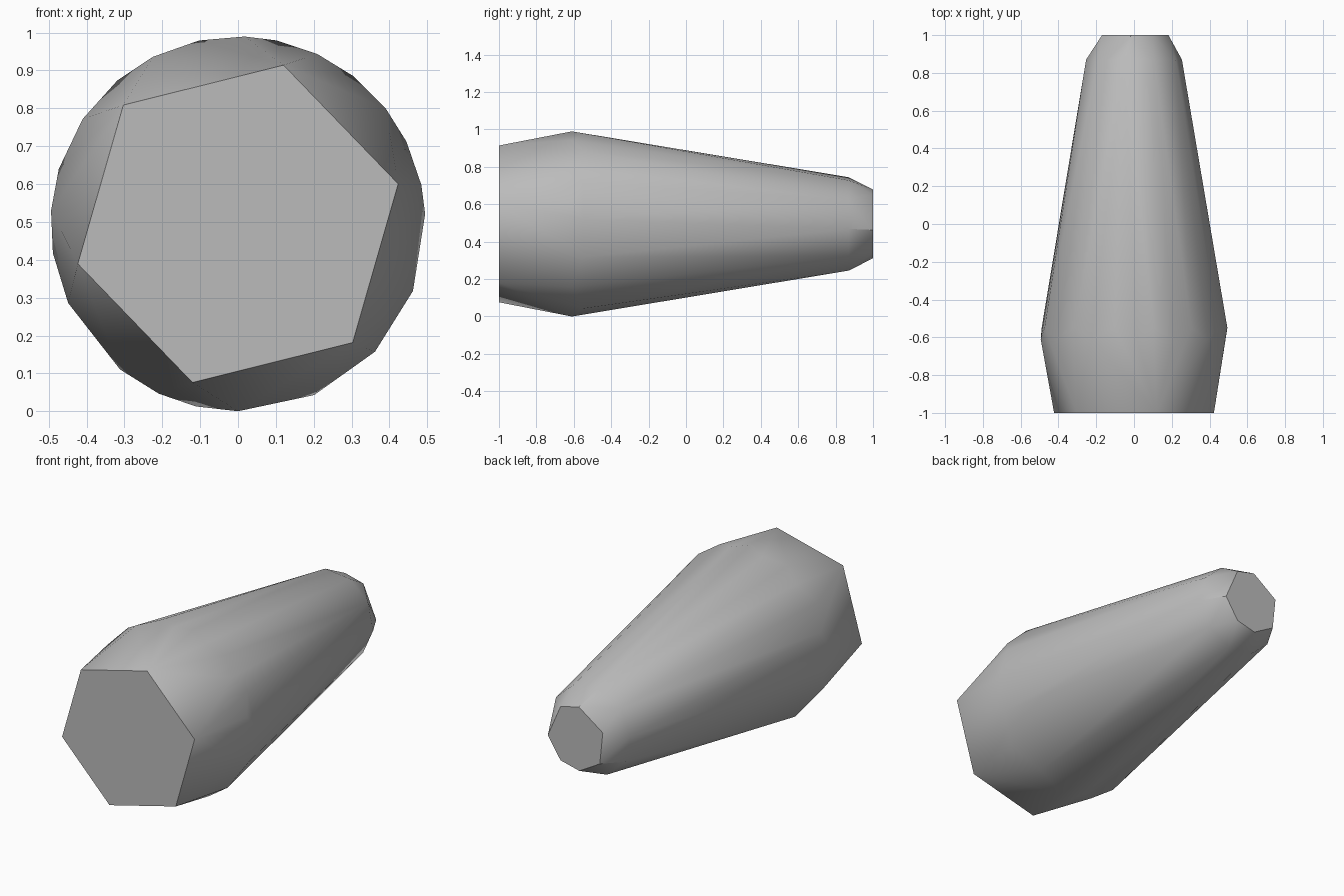
import bpy
import bmesh
from math import cos, sin, radians

default = bpy.data.objects.get("Cube")
if default:
    bpy.data.objects.remove(default, do_unlink=True)

AXIS_Z = 0.495

# Single grey material
grey = bpy.data.materials.new("plain_grey")
grey.use_nodes = True
colour = (0.5, 0.5, 0.5, 1)
grey.diffuse_color = colour
grey.node_tree.nodes["Principled BSDF"].inputs["Base Color"].default_value = colour

bm = bmesh.new()


def add_ring(angles, radius, depths):
    """Place points around the long axis, cycling through the depths."""
    for i, angle in enumerate(angles):
        a = radians(angle)
        y = depths[i % len(depths)]
        bm.verts.new((radius * cos(a), y, AXIS_Z + radius * sin(a)))


# Hexagonal front face
add_ring([14 + 60 * i for i in range(6)], 0.436, [-1])
# Widest band, with staggered points
add_ring([3, 12, 26, 38, 52, 65, 78, 88, 102, 117, 130, 146, 163, 176,
          189, 205, 231, 245, 257, 270, 294, 317, 339], 0.495, [-0.55, -0.61])
# Narrow shoulder near the back
add_ring([36 * i - 6 for i in range(10)], 0.255, [0.87])
# Small back face
add_ring([57, 95, 156, 216, 264, 303, 350], 0.185, [1])

# Skin the rings into one faceted solid
bmesh.ops.convex_hull(bm, input=bm.verts)
bmesh.ops.dissolve_limit(bm, angle_limit=radians(0.5),
                         verts=bm.verts, edges=bm.edges)
bmesh.ops.recalc_face_normals(bm, faces=bm.faces)

mesh = bpy.data.meshes.new("tapered_body")
bm.to_mesh(mesh)
bm.free()
mesh.materials.append(grey)
body = bpy.data.objects.new("tapered_body", mesh)
bpy.context.collection.objects.link(body)

# Soft facets, crisp end faces
bpy.ops.object.select_all(action='DESELECT')
body.select_set(True)
bpy.context.view_layer.objects.active = body
bpy.ops.object.shade_smooth_by_angle(angle=radians(30))
